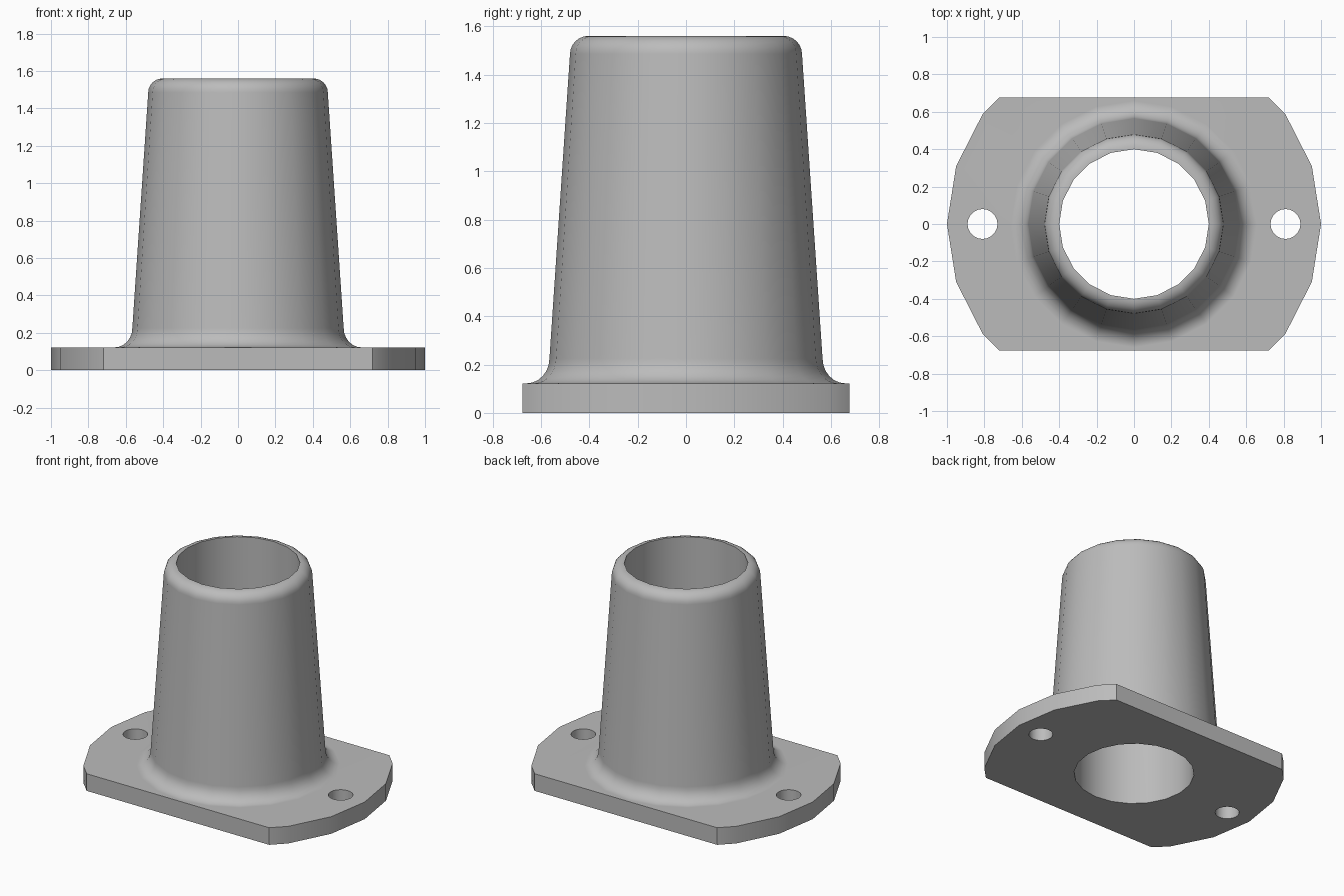
import bpy, bmesh
from math import sin, cos, pi, radians
from mathutils import Matrix, Vector

SIDES = 20
FLANGE_TOP = 0.122
HEIGHT = 1.56
BORE = 0.4

if "Cube" in bpy.data.objects:
    bpy.data.objects.remove(bpy.data.objects["Cube"], do_unlink=True)

grey = bpy.data.materials.new("plain grey")
grey.use_nodes = True
colour = (0.5, 0.5, 0.5, 1)
grey.diffuse_color = colour
grey.node_tree.nodes["Principled BSDF"].inputs["Base Color"].default_value = colour


def make_object(name, bm):
    bmesh.ops.recalc_face_normals(bm, faces=bm.faces)
    mesh = bpy.data.meshes.new(name)
    bm.to_mesh(mesh)
    bm.free()
    obj = bpy.data.objects.new(name, mesh)
    bpy.context.collection.objects.link(obj)
    mesh.materials.append(grey)
    return obj


def add_cylinder(bm, radius, x, low, high):
    ring = [bm.verts.new((x + radius * cos(2 * pi * i / SIDES),
                          radius * sin(2 * pi * i / SIDES), low)) for i in range(SIDES)]
    base = bm.faces.new(ring)
    top = bmesh.ops.extrude_face_region(bm, geom=[base])["geom"]
    verts = [v for v in top if isinstance(v, bmesh.types.BMVert)]
    bmesh.ops.translate(bm, verts=verts, vec=(0, 0, high - low))


def boolean(obj, other, operation):
    mod = obj.modifiers.new(operation.lower(), "BOOLEAN")
    mod.operation = operation
    mod.solver = "EXACT"
    mod.object = other
    bpy.context.view_layer.objects.active = obj
    bpy.ops.object.modifier_apply(modifier=mod.name)
    bpy.data.objects.remove(other, do_unlink=True)


# Flange: round plate with two flats
bm = bmesh.new()
add_cylinder(bm, 1, 0, 0, FLANGE_TOP)
for side in (-1, 1):
    geom = bm.verts[:] + bm.edges[:] + bm.faces[:]
    cut = bmesh.ops.bisect_plane(bm, geom=geom, plane_co=(0, side * 0.677, 0),
                                 plane_no=(0, side, 0), clear_outer=True)
    edges = [e for e in cut["geom_cut"] if isinstance(e, bmesh.types.BMEdge)]
    bmesh.ops.edgeloop_fill(bm, edges=edges)
body = make_object("flanged_sleeve", bm)

# Sleeve: tapered wall with a fillet at the foot and a rounded rim
STEPS = 6
arc = [pi / 2 * i / STEPS for i in range(STEPS + 1)]
profile = [(0.66, 0.05)]
profile += [(0.66 - 0.095 * sin(a), 0.225 - 0.103 * cos(a)) for a in arc]
profile += [(0.403 + 0.077 * cos(a), HEIGHT - 0.075 + 0.075 * sin(a)) for a in arc]
bm = bmesh.new()
rings = [[bm.verts.new((r * cos(2 * pi * i / SIDES), r * sin(2 * pi * i / SIDES), z))
          for i in range(SIDES)] for r, z in profile]
for low, high in zip(rings, rings[1:]):
    for i in range(SIDES):
        j = (i + 1) % SIDES
        bm.faces.new((low[i], low[j], high[j], high[i]))
bm.faces.new(rings[0])
bm.faces.new(rings[-1])
boolean(body, make_object("sleeve", bm), "UNION")

# Bore and bolt holes
for name, radius, x, top in (("bore", BORE, 0, 2), ("left_hole", 0.08, 0.81, 0.3),
                             ("right_hole", 0.08, -0.81, 0.3)):
    bm = bmesh.new()
    add_cylinder(bm, radius, x, -0.2, top)
    cutter = make_object(name, bm)
    cutter.hide_render = True
    boolean(body, cutter, "DIFFERENCE")

# Smooth curves, sharp rims
bpy.ops.object.select_all(action="DESELECT")
body.select_set(True)
bpy.context.view_layer.objects.active = body
bpy.ops.object.shade_smooth_by_angle(angle=radians(30))
weighted = body.modifiers.new("even_shading", "WEIGHTED_NORMAL")
weighted.keep_sharp = True
